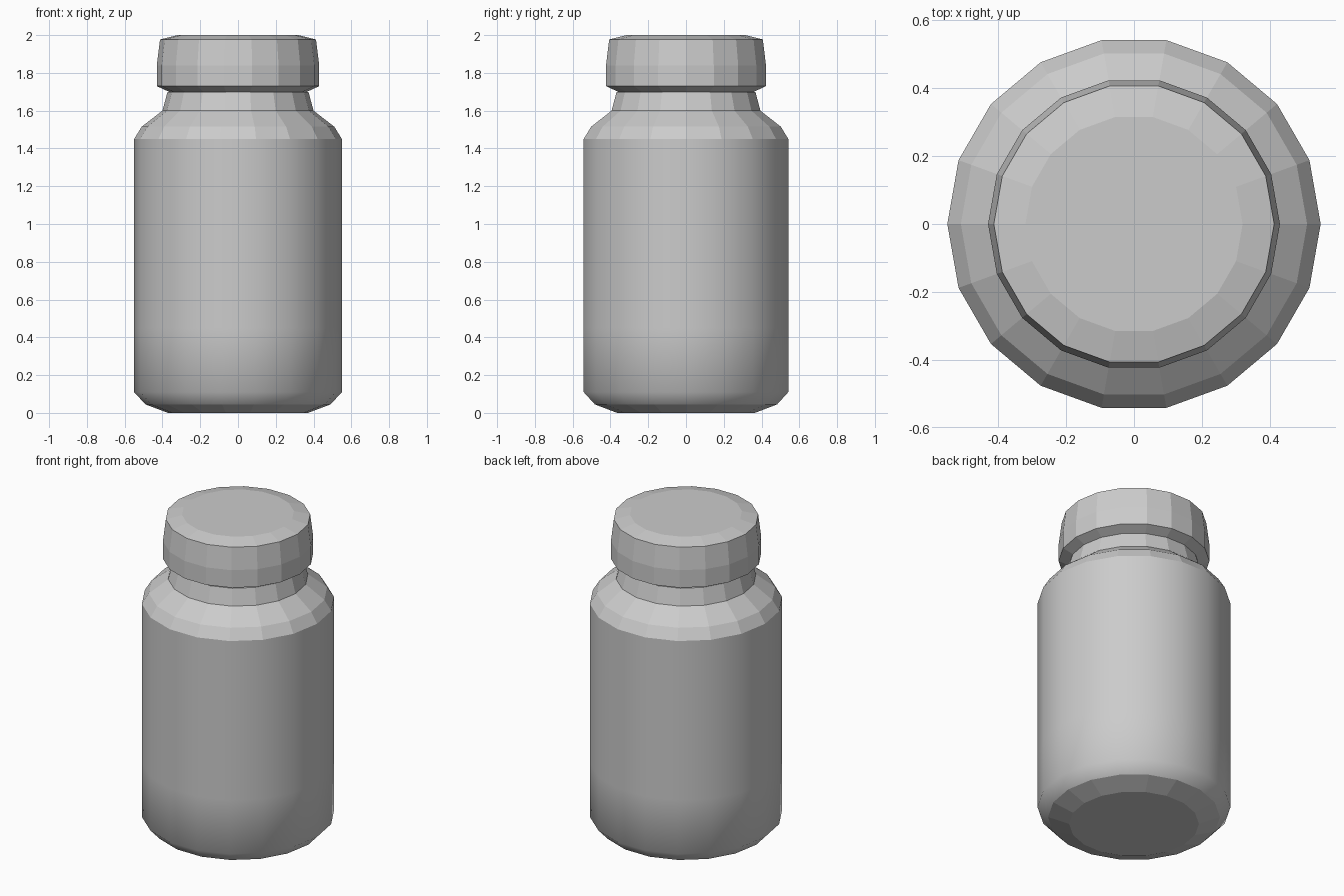
import bpy, bmesh
from math import cos, sin, tau

if "Cube" in bpy.data.objects:
    bpy.data.objects.remove(bpy.data.objects["Cube"])

SIDES = 18


def lathe(name, profile, smooth_bands=(), cap_top=True):
    """Revolve (radius, z) points around z; listed bands are shaded smooth."""
    bm = bmesh.new()
    rings = [[bm.verts.new((r * cos(tau * i / SIDES), r * sin(tau * i / SIDES), z))
              for i in range(SIDES)] for r, z in profile]
    for b, (low, high) in enumerate(zip(rings, rings[1:])):
        for i in range(SIDES):
            j = (i + 1) % SIDES
            face = bm.faces.new((low[i], low[j], high[j], high[i]))
            face.smooth = b in smooth_bands
    bm.faces.new(rings[0][::-1])
    if cap_top:
        bm.faces.new(rings[-1])
    mesh = bpy.data.meshes.new(name)
    bm.to_mesh(mesh)
    bm.free()
    obj = bpy.data.objects.new(name, mesh)
    bpy.context.collection.objects.link(obj)
    return obj


# Bottle: chamfered base, smooth straight wall, faceted shoulder and neck
lathe("bottle_body",
      [(0.37, 0.0), (0.49, 0.045), (0.55, 0.11), (0.55, 0.45), (0.55, 1.45),
       (0.51, 1.515), (0.40, 1.60), (0.373, 1.70)],
      smooth_bands=(1, 2, 3))

# Lid: faceted, tapering slightly to a chamfered flat top
lathe("lid",
      [(0.365, 1.70), (0.43, 1.73), (0.43, 1.84), (0.413, 1.977), (0.32, 2.0)])
